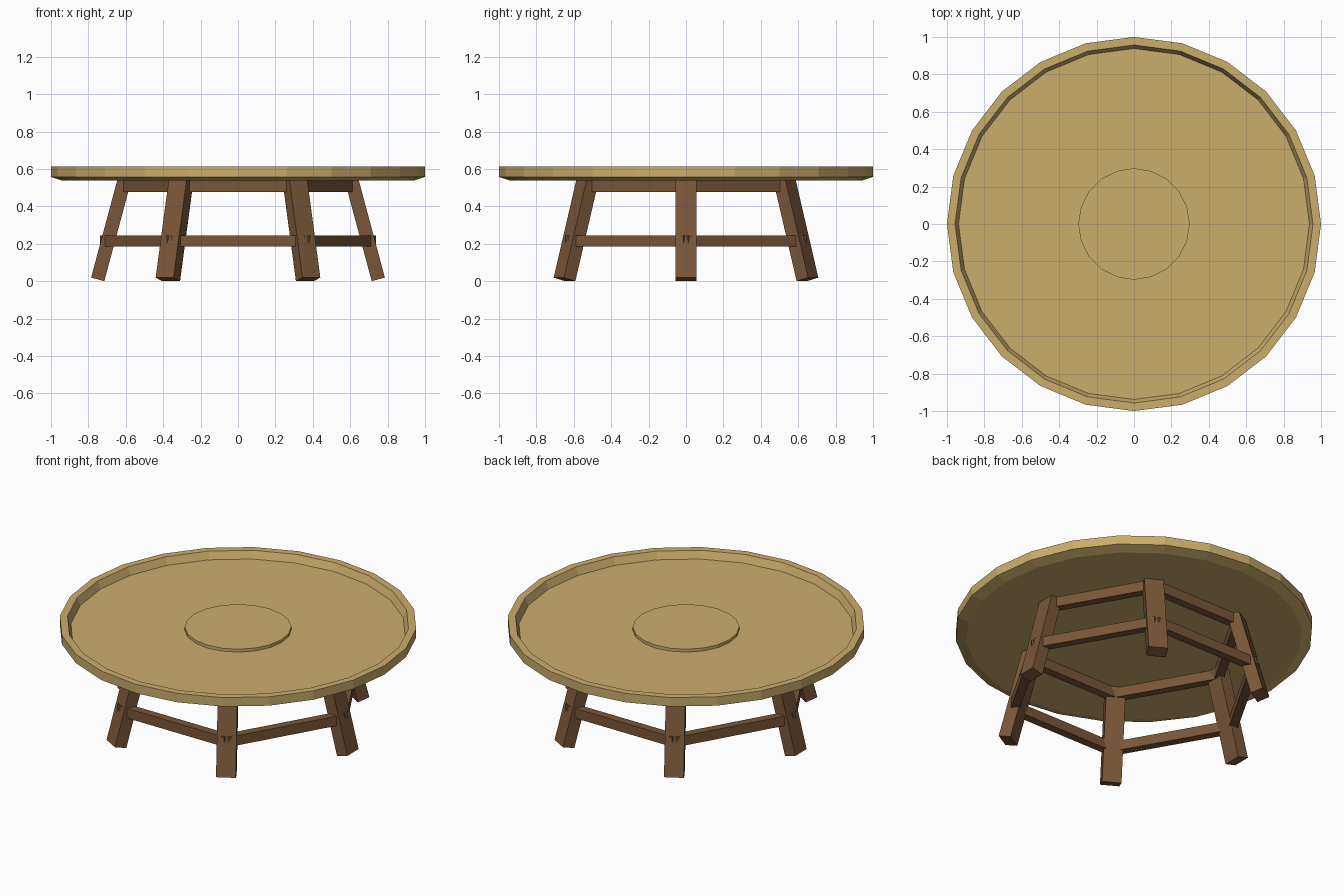
import bpy, bmesh, math
from mathutils import Matrix, Vector

if "Cube" in bpy.data.objects:
    bpy.data.objects.remove(bpy.data.objects["Cube"])


def material(name, rgb):
    m = bpy.data.materials.new(name)
    m.diffuse_color = (*rgb, 1)
    m.use_nodes = True
    m.node_tree.nodes["Principled BSDF"].inputs["Base Color"].default_value = m.diffuse_color
    return m


TAN = material("pale_wood", (0.60, 0.42, 0.148))
BROWN = material("dark_wood", (0.195, 0.094, 0.040))


def finish(name, bm, mat):
    bmesh.ops.recalc_face_normals(bm, faces=bm.faces)
    mesh = bpy.data.meshes.new(name)
    bm.to_mesh(mesh)
    bm.free()
    mesh.materials.append(mat)
    ob = bpy.data.objects.new(name, mesh)
    bpy.context.collection.objects.link(ob)
    return ob


def lathe(name, profile, sides, mat):
    """Closed solid of stacked rings, capped at both ends."""
    bm = bmesh.new()
    rings = []
    for r, z in profile:
        rings.append([bm.verts.new((r * math.cos(2 * math.pi * i / sides),
                                    r * math.sin(2 * math.pi * i / sides), z))
                      for i in range(sides)])
    for a, b in zip(rings, rings[1:]):
        for i in range(sides):
            j = (i + 1) % sides
            bm.faces.new((a[i], a[j], b[j], b[i]))
    bm.faces.new(rings[0])
    bm.faces.new(rings[-1])
    return finish(name, bm, mat)


def box(name, size, matrix, mat):
    bm = bmesh.new()
    bmesh.ops.create_cube(bm, size=1, matrix=matrix @ Matrix.Diagonal((*size, 1)))
    return finish(name, bm, mat)


# Round tray top with raised rim and chamfered underside
lathe("table_top", [(0.94, 0.537), (1.0, 0.557), (1.0, 0.612),
                    (0.957, 0.612), (0.938, 0.567)], 24, TAN)

# Raised centre disc
lathe("centre_disc", [(0.298, 0.56), (0.298, 0.585)], 20, TAN)

TILT = math.radians(15)
foot = Vector((0.75, 0, 0.0095))
head = Vector((0.75 - 0.535 * math.tan(TILT), 0, 0.5445))

for i in range(6):
    # Splayed leg
    turn = Matrix.Rotation(i * math.pi / 3, 4, 'Z')
    m = turn @ Matrix.Translation((foot + head) / 2) @ Matrix.Rotation(-TILT, 4, 'Y')
    box(f"leg_{i + 1}", (0.073, 0.11, (head - foot).length), m, BROWN)

    # Stretchers joining neighbouring legs in two hexagon rings
    side = Matrix.Rotation((i + 0.5) * math.pi / 3, 4, 'Z')
    for label, radius, z in (("lower", 0.715, 0.215), ("upper", 0.616, 0.507)):
        m = side @ Matrix.Translation((radius * math.cos(math.pi / 6), 0, z))
        box(f"{label}_stretcher_{i + 1}", (0.05, radius, 0.06), m, BROWN)
